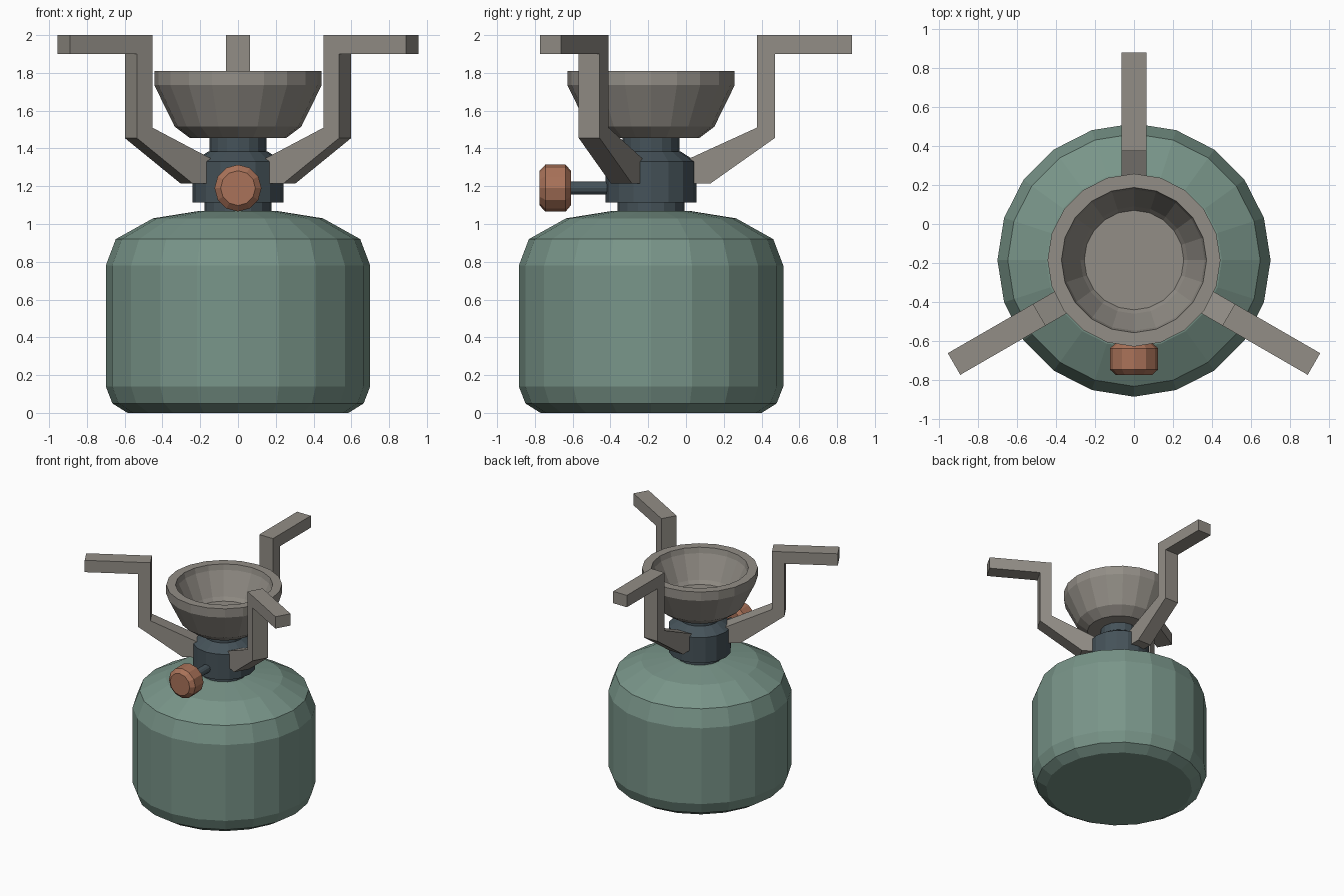
import bpy, bmesh
from math import cos, sin, pi, radians
from mathutils import Matrix, Vector

if "Cube" in bpy.data.objects:
    bpy.data.objects.remove(bpy.data.objects["Cube"])

CY = -0.185  # stove axis sits slightly forward of the origin


def material(name, rgb):
    m = bpy.data.materials.new(name)
    m.diffuse_color = (*rgb, 1)
    m.use_nodes = True
    m.node_tree.nodes["Principled BSDF"].inputs["Base Color"].default_value = m.diffuse_color
    return m


GREEN = material("green_paint", (0.19, 0.30, 0.25))
DARK = material("dark_metal", (0.06, 0.085, 0.10))
STEEL = material("warm_steel", (0.29, 0.27, 0.24))
COPPER = material("copper_knob", (0.40, 0.17, 0.10))


def finish(bm, name, mat, matrix):
    bmesh.ops.recalc_face_normals(bm, faces=bm.faces)
    mesh = bpy.data.meshes.new(name)
    bm.to_mesh(mesh)
    bm.free()
    mesh.transform(matrix)
    mesh.materials.append(mat)
    obj = bpy.data.objects.new(name, mesh)
    bpy.context.collection.objects.link(obj)
    return obj


def lathe(name, profile, sides, mat, matrix=Matrix.Translation((0, CY, 0))):
    """Spin (radius, height) points around z and cap both ends."""
    bm = bmesh.new()
    rings = [[bm.verts.new((r * cos(2 * pi * i / sides), r * sin(2 * pi * i / sides), z))
              for i in range(sides)] for r, z in profile]
    for a, b in zip(rings, rings[1:]):
        for i in range(sides):
            j = (i + 1) % sides
            bm.faces.new((a[i], a[j], b[j], b[i]))
    bm.faces.new(rings[0])
    bm.faces.new(rings[-1])
    return finish(bm, name, mat, matrix)


# Gas canister
lathe("gas_canister", [(0.585, 0), (0.665, 0.05), (0.70, 0.14), (0.70, 0.78),
                       (0.647, 0.92), (0.45, 1.03), (0.20, 1.07)], 20, GREEN)

# Valve: threaded neck, collar and burner tube
lathe("valve_body", [(0.178, 1.04), (0.178, 1.115), (0.24, 1.115), (0.24, 1.33),
                     (0.155, 1.385), (0.15, 1.385), (0.15, 1.48)], 16, DARK)

# Burner bowl with hollow inside
lathe("burner_bowl", [(0.255, 1.455), (0.335, 1.515), (0.443, 1.735), (0.443, 1.81),
                      (0.372, 1.81), (0.362, 1.765), (0.275, 1.58), (0.255, 1.55)], 20, STEEL)

# Control knob and its stem, pointing forward
forward = Matrix.Translation((0, 0, 1.19)) @ Matrix.Rotation(radians(90), 4, 'X')
lathe("valve_stem", [(0.035, 0.38), (0.035, 0.63)], 12, DARK, forward)
lathe("control_knob", [(0.092, 0.61), (0.124, 0.637), (0.124, 0.745), (0.092, 0.775)],
      12, COPPER, forward)

# Three folding pot supports, 120 degrees apart
ARM = [(0.16, 1.215), (0.315, 1.215), (0.655, 1.455), (0.655, 1.90), (1.065, 1.90),
       (1.065, 2.0), (0.56, 2.0), (0.56, 1.51), (0.16, 1.327)]
for n, angle in enumerate((90, 210, 330), 1):
    bm = bmesh.new()
    face = bm.faces.new([bm.verts.new((r, -0.064, z)) for r, z in ARM])
    ext = bmesh.ops.extrude_face_region(bm, geom=[face])
    bmesh.ops.translate(bm, vec=Vector((0, 0.128, 0)),
                        verts=[v for v in ext["geom"] if isinstance(v, bmesh.types.BMVert)])
    if len(bm.faces) == len(ARM) + 1:  # keep the starting cap closed
        bm.verts.ensure_lookup_table()
        bm.faces.new([v for v in bm.verts if v.co.y < 0])
    finish(bm, f"pot_support_{n}", STEEL,
           Matrix.Translation((0, CY, 0)) @ Matrix.Rotation(radians(angle), 4, 'Z'))
